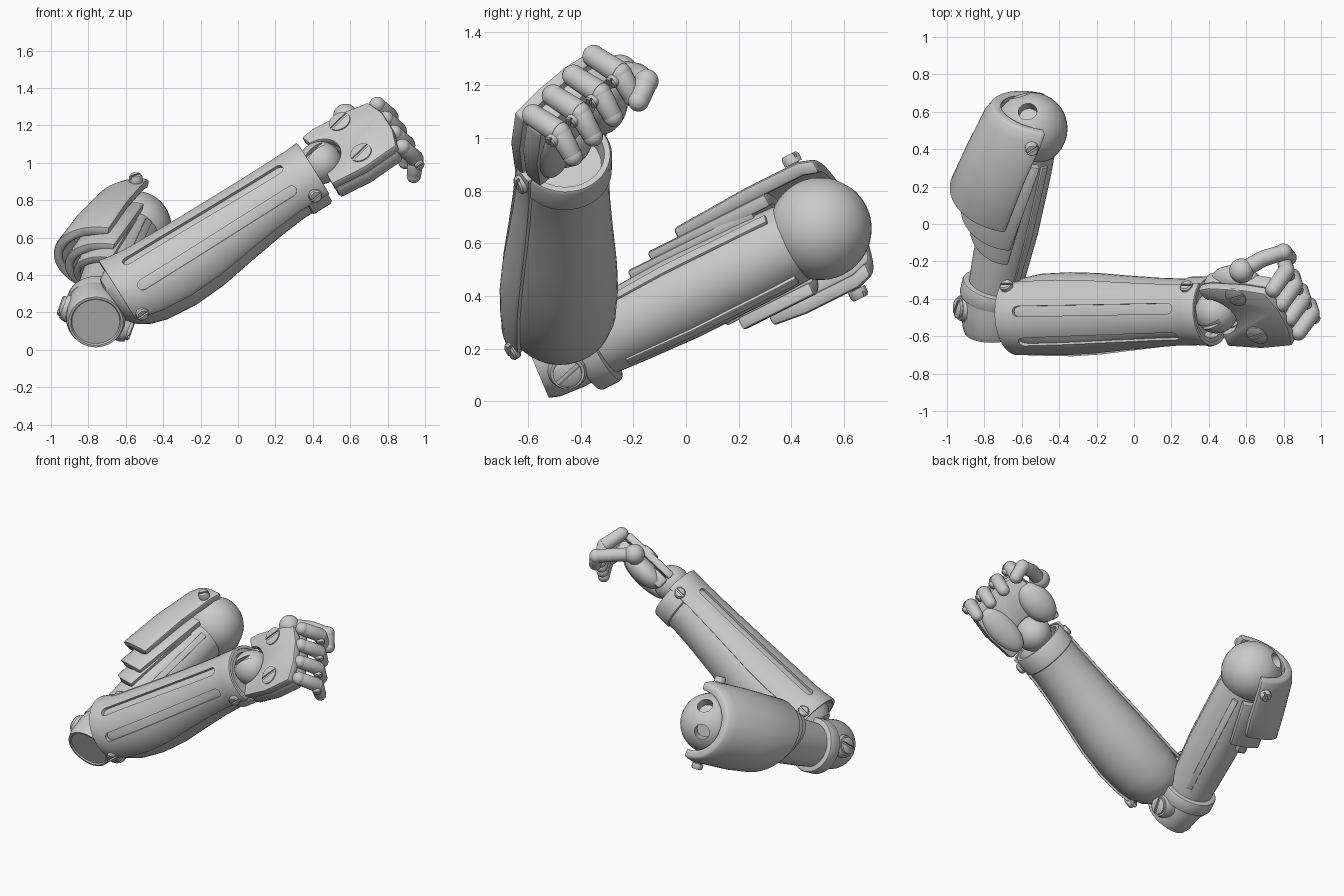
import bpy, bmesh
from math import sin, cos, pi, radians
from mathutils import Matrix, Vector as V

if bpy.data.objects.get("Cube"):
    bpy.data.objects.remove(bpy.data.objects["Cube"])

metal = bpy.data.materials.new("plain_grey")
metal.use_nodes = True
metal.diffuse_color = (0.6, 0.6, 0.6, 1)
metal.node_tree.nodes["Principled BSDF"].inputs["Base Color"].default_value = (0.6, 0.6, 0.6, 1)


def frame(origin, axis, ref):
    """Matrix with local z along axis and local x near ref."""
    z = V(axis).normalized()
    x = V(ref) - z * V(ref).dot(z)
    x.normalize()
    m = Matrix((x, z.cross(x), z)).transposed().to_4x4()
    m.translation = V(origin)
    return m


def apply(obj, kind, **props):
    mod = obj.modifiers.new("m", kind)
    for k, v in props.items():
        setattr(mod, k, v)
    bpy.context.view_layer.objects.active = obj
    bpy.ops.object.modifier_apply(modifier="m")


def finish(name, bm, m=None, bevel=0):
    if m:
        bm.transform(m)
    bmesh.ops.recalc_face_normals(bm, faces=bm.faces)
    mesh = bpy.data.meshes.new(name)
    bm.to_mesh(mesh)
    bm.free()
    mesh.materials.append(metal)
    obj = bpy.data.objects.new(name, mesh)
    bpy.context.collection.objects.link(obj)
    if bevel:
        apply(obj, 'BEVEL', width=bevel, segments=2, limit_method='ANGLE', angle_limit=radians(40))
    return obj


def loft(name, m, rings, bevel=0):
    bm = bmesh.new()
    loops = [[bm.verts.new(p) for p in ring] for ring in rings]
    n = len(loops[0])
    for a, b in zip(loops, loops[1:]):
        for i in range(n):
            bm.faces.new((a[i], a[(i + 1) % n], b[(i + 1) % n], b[i]))
    bm.faces.new(loops[0])
    bm.faces.new(loops[-1])
    return finish(name, bm, m, bevel)


def tube(name, m, stations, n=40, bevel=0):
    """Round body from (position, radius, x offset) stations."""
    return loft(name, m, [[(o + r * cos(2 * pi * i / n), r * sin(2 * pi * i / n), s)
                           for i in range(n)] for s, r, o in stations], bevel)


def shell(name, m, stations, a0, a1, thick, bevel=0.008, n=32, slant=0):
    """Open curved plate from (position, x radius, y radius, x offset); slant tilts the first end."""
    rings = []
    angs = [radians(a0 + (a1 - a0) * i / n) for i in range(n + 1)]
    for k, (s, rx, ry, o) in enumerate(stations):
        tilt = 0 if k else slant
        rings.append([(o + rx * cos(a), ry * sin(a), s + tilt * sin(a)) for a in angs] +
                     [(o + (rx - thick) * cos(a), (ry - thick) * sin(a), s + tilt * sin(a))
                      for a in reversed(angs)])
    return loft(name, m, rings, bevel)


def prism(name, m, outline, z0, z1, bevel=0):
    return loft(name, m, [[(x, y, z) for x, y in outline] for z in (z0, z1)], bevel)


def ball(name, p, r, m=None):
    bm = bmesh.new()
    bmesh.ops.create_uvsphere(bm, u_segments=32, v_segments=20, radius=1)
    scale = r if isinstance(r, tuple) else (r, r, r)
    bm.transform(Matrix.Translation(p) @ Matrix.Diagonal((*scale, 1)))
    return finish(name, bm, m)


def cut(obj, cutter):
    apply(obj, 'BOOLEAN', object=cutter, operation='DIFFERENCE', solver='EXACT')
    bpy.data.objects.remove(cutter)


def bar(m, length, width, z0, z1):
    l, w = length / 2, width / 2
    return prism("cutter", m, [(-l, -w), (l, -w), (l, w), (-l, w)], z0, z1)


def screw(name, p, axis, r=0.04, h=0.025, ref=(1, 0.3, 1)):
    m = frame(p, axis, ref)
    head = tube(name, m, [(-0.05, r * 0.6, 0), (-0.008, r * 0.6, 0), (-0.008, r, 0),
                          (h * 0.6, r, 0), (h, r * 0.8, 0)], 24)
    cut(head, bar(m, r * 3, r * 0.3, h * 0.35, h * 2))


def rod(name, p, q, r0, r1):
    p, q = V(p), V(q)
    tube(name, frame(p, q - p, (0.3, 0.2, 1)), [(0, r0, 0), ((q - p).length, r1, 0)], 20, 0.006)


# Shoulder ball with two sockets
S = V((-0.55, 0.51, 0.655))
shoulder = ball("shoulder_ball", S, 0.195)
for d in ((-0.1, 0.48, 0.86), (-0.29, 0.94, 0.12)):
    cut(shoulder, tube("cutter", frame(S, d, (1, 0, 0)), [(0.13, 0.05, 0), (0.3, 0.05, 0)]))

# Upper arm
arm_dir = V((0.2, 0.87, 0.435)).normalized()
arm = frame(S, arm_dir, (-1, 0, 0))
tube("upper_arm", arm, [(-0.99, 0.14, 0), (-0.85, 0.15, 0), (-0.6, 0.162, 0),
                        (-0.25, 0.16, 0), (0, 0.15, 0)])
for name, mid in (("upper_arm_rib_top", 130), ("upper_arm_rib_bottom", 235)):
    shell(name, arm, [(-0.88, 0.157, 0.157, 0), (-0.6, 0.173, 0.173, 0), (-0.15, 0.171, 0.171, 0)],
          mid - 7, mid + 7, 0.03, 0.004, 6)

# Three overlapping shoulder plates
shell("shoulder_plate", arm, [(-0.43, 0.295, 0.25, 0.065), (-0.2, 0.295, 0.265, 0.025),
                              (0.04, 0.285, 0.265, -0.02), (0.105, 0.265, 0.245, -0.03)],
      -96, 96, 0.055, 0.014, slant=-0.09)
shell("middle_plate", arm, [(-0.54, 0.25, 0.215, 0.025), (-0.12, 0.26, 0.215, -0.03)],
      -100, 100, 0.05, 0.01, slant=-0.1)
shell("lower_plate", arm, [(-0.62, 0.2, 0.185, 0.01), (-0.2, 0.215, 0.185, -0.02)],
      -70, 100, 0.04, 0.008, slant=-0.12)
for side in (1, -1):
    screw("shoulder_plate_screw", arm @ V((0.0, side * 0.275, 0.02)),
          arm.to_3x3() @ V((0, side, 0)), 0.036, 0.03)

# Elbow: band, cap and pivots
tube("elbow_band", arm, [(-1.04, 0.178, 0), (-0.95, 0.178, 0)], 40, 0.012)
E = V((-0.76, -0.578, 0.148))
cup = frame(E, (0, -0.92, -0.39), (1, 0, 0))
tube("elbow_cap", cup, [(-0.24, 0.15, 0), (-0.14, 0.16, 0), (-0.04, 0.158, 0), (0, 0.146, 0),
                        (0, 0.134, 0), (-0.008, 0.128, 0)])
pivot, pivot_axis = V((-0.76, -0.45, 0.17)), V((0.36, 0, -0.13)).normalized()
for side in (1, -1):
    tube("elbow_pivot", frame(pivot, pivot_axis * side, (0, 1, 0)),
         [(0, 0.075, 0), (0.16, 0.075, 0), (0.185, 0.065, 0)], 28)
    screw("elbow_screw", pivot + pivot_axis * side * 0.188, pivot_axis * side, 0.055, 0.018, (0, 1, 1))

# Forearm: local x is up, local y is forward
A, B = V((-0.63, -0.48, 0.29)), V((0.41, -0.46, 0.94))
fore = frame(A, B - A, (-0.53, 0, 0.85))
profile = [(0.15, 0.212, -0.03), (0.32, 0.217, -0.04), (0.5, 0.21, -0.037), (0.7, 0.193, -0.022),
           (0.9, 0.178, -0.008), (1.05, 0.171, 0), (1.15, 0.171, 0)]
tube("forearm", fore, [(-0.06, 0.08, 0), (-0.045, 0.13, 0), (0, 0.17, -0.01), (0.06, 0.195, -0.02)] + profile)
tube("wrist_collar", fore, [(1.1, 0.165, 0), (1.11, 0.18, 0), (1.215, 0.18, 0), (1.228, 0.172, 0),
                            (1.228, 0.15, 0), (1.15, 0.14, 0)])
guard_line = [(0, 0.205, 0), (0.07, 0.207, -0.015)] + profile + [(1.235, 0.176, 0)]
guard = shell("forearm_guard", fore, [(s, r + 0.016, r + 0.016, o) for s, r, o in guard_line], -50, 134, 0.02, 0.004)
for ang in (-3, 46, 94):
    a = radians(ang)
    radial = fore.to_3x3() @ V((cos(a), sin(a), 0))
    m = frame(fore @ V((-0.015 * cos(a), 0, 0.6)), radial, B - A)
    ends = [radians(-90 + 180 * i / 8) for i in range(9)]
    slot = [(0.47 + 0.028 * cos(t), 0.028 * sin(t)) for t in ends]
    slot += [(-x, -y) for x, y in slot]
    cut(guard, prism("cutter", m, slot, 0.1, 0.35))
for s, r, angles in ((0.045, 0.226, (-41, 128)), (1.165, 0.19, (-41, 120))):
    for ang in angles:
        a = radians(ang)
        screw("guard_screw", fore @ V((r * cos(a) - 0.005, r * sin(a), s)),
              fore.to_3x3() @ V((cos(a), sin(a), 0)), 0.036, 0.018)

# Hand: local x to the knuckles, y to the thumb, z out of the back
W = V((0.44, -0.47, 1.0))
hand = frame(W, (-0.36, -0.70, 0.61), (0.87, 0, 0.49))
joint = ball("wrist_ball", W, 0.115)
cut(joint, bar(hand @ Matrix.Rotation(0.3, 4, 'Z'), 0.3, 0.025, 0.09, 0.2))
notch = [(0.13 * cos(t), 0.13 * sin(t)) for t in (radians(-90 + 180 * i / 16) for i in range(17))]
back = [(-0.02, 0.2), (0.05, 0.215), (0.25, 0.205), (0.38, 0.18), (0.42, 0.06),
        (0.425, -0.09), (0.4, -0.21), (0.2, -0.235), (0.0, -0.22)]
prism("hand_back", hand, notch + back, -0.01, 0.04, 0.01)
prism("palm", hand, notch + [(x * 0.98, y * 0.98) for x, y in back], -0.1, -0.014, 0.02)
ball("thumb_mound", (0.15, 0.15, -0.08), (0.15, 0.1, 0.075), hand)
ball("palm_heel", (0.18, -0.13, -0.09), (0.18, 0.085, 0.05), hand)
for p in ((0.55, -0.38, 1.21), (0.66, -0.59, 1.05)):
    q = hand.inverted() @ V(p)
    screw("hand_screw", hand @ V((q.x, q.y, 0.04)), hand.col[2].to_3d(), 0.06, 0.012, (1, 0.3, 1))

# Four curled fingers and a thumb
for i, name in enumerate(("index", "middle", "ring", "little")):
    k = V((0.745, -0.35, 1.31)).lerp(V((0.88, -0.58, 1.085)), i / 3)
    p = k + V((0.07, 0.1, -0.065))
    q = p + V((-0.01, 0.05, -0.09))
    ball(name + "_knuckle", k, 0.043)
    rod(name + "_base", k, p, 0.042, 0.046)
    ball(name + "_joint", p, 0.043)
    rod(name + "_tip", p, q, 0.044, 0.038)
    ball(name + "_end", q, 0.038)
    screw(name + "_joint_screw", p + V((0.02, -0.028, -0.03)), (0.43, -0.62, -0.65), 0.026, 0.015)
thumb = [V((0.575, -0.25, 1.25)), V((0.69, -0.185, 1.24)), V((0.8, -0.15, 1.215)), V((0.83, -0.18, 1.14))]
for i, r in enumerate((0.066, 0.043, 0.046, 0.04)):
    ball("thumb_joint", thumb[i], r)
    if i < 3:
        rod("thumb_segment", thumb[i], thumb[i + 1], 0.044, 0.044 - 0.002 * i)

# Smooth shading with sharp creases
bpy.ops.object.select_all(action='DESELECT')
for obj in bpy.data.objects:
    if obj.type == 'MESH' and metal.name in obj.data.materials:
        obj.select_set(True)
        bpy.context.view_layer.objects.active = obj
bpy.ops.object.shade_smooth_by_angle(angle=radians(35))
